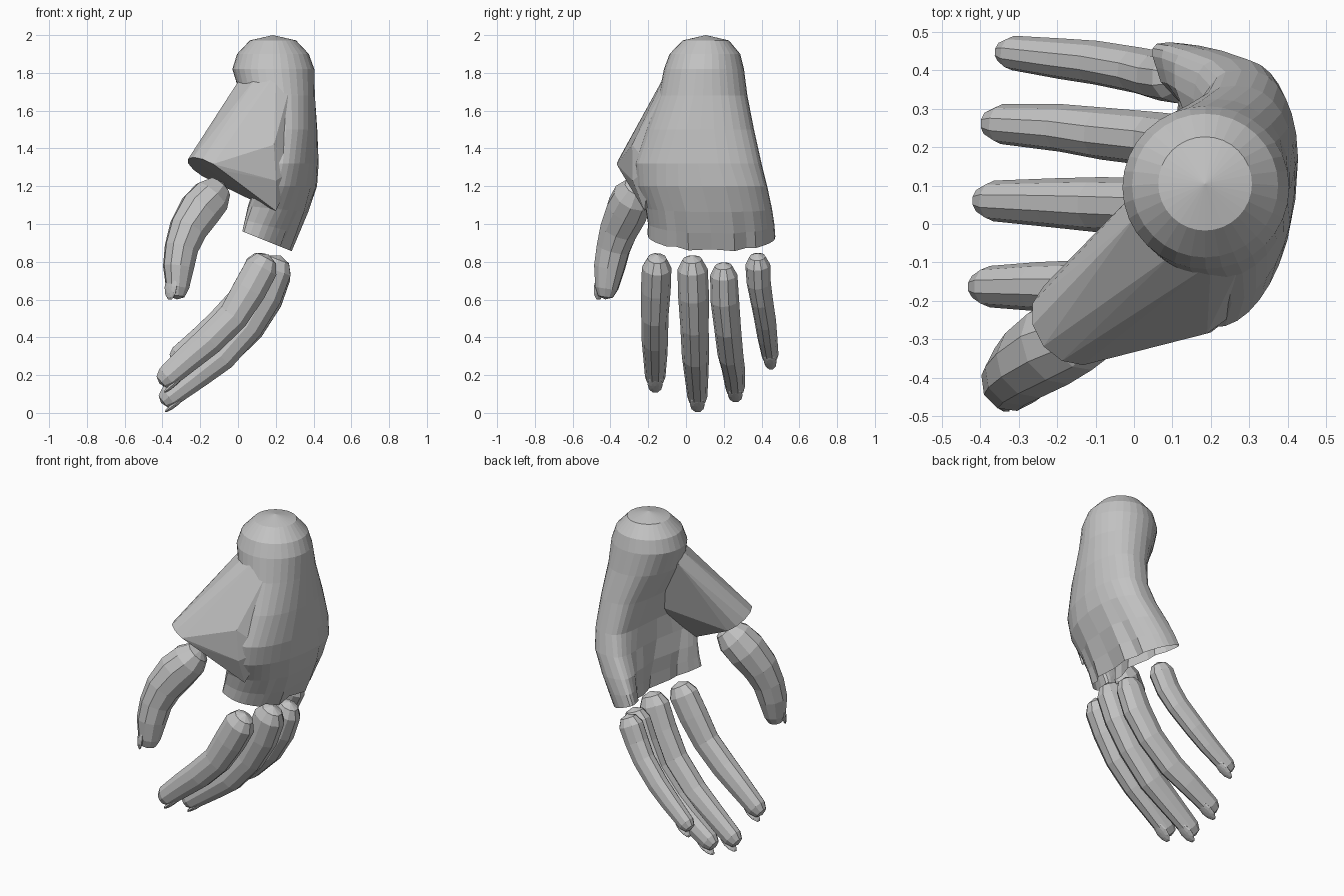
import bpy, bmesh, math
from mathutils import Vector, Matrix

cube = bpy.data.objects.get("Cube")
if cube:
    bpy.data.objects.remove(cube, do_unlink=True)

grey = bpy.data.materials.new("plain_grey")
grey.use_nodes = True
grey.diffuse_color = (0.55, 0.55, 0.55, 1)
grey.node_tree.nodes["Principled BSDF"].inputs["Base Color"].default_value = (0.55, 0.55, 0.55, 1)


def finish(name, bm):
    bmesh.ops.recalc_face_normals(bm, faces=bm.faces)
    mesh = bpy.data.meshes.new(name)
    bm.to_mesh(mesh)
    bm.free()
    mesh.materials.append(grey)
    obj = bpy.data.objects.new(name, mesh)
    bpy.context.collection.objects.link(obj)
    return obj


def loft(bm, rings, apex_start=None, apex_end=None):
    """Bridge rings of points, with optional pointed ends."""
    rows = [[bm.verts.new(p) for p in ring] for ring in rings]
    n = len(rows[0])
    for a, b in zip(rows, rows[1:]):
        for i in range(n):
            j = (i + 1) % n
            bm.faces.new((a[i], a[j], b[j], b[i]))
    for row, apex in ((rows[0], apex_start), (rows[-1], apex_end)):
        if apex is not None:
            tip = bm.verts.new(apex)
            for i in range(n):
                bm.faces.new((row[i], row[(i + 1) % n], tip))


def oval(center, normal, up, radius, depth=1.0, sides=10):
    u = (up - normal * up.dot(normal)).normalized()
    v = normal.cross(u)
    angles = [2 * math.pi * (i + 0.5) / sides for i in range(sides)]
    return [center + (u * math.cos(a) * depth + v * math.sin(a)) * radius for a in angles]


def digit(name, path, radii, dorsal, depth):
    """Jointed finger with a domed base, a rounded tip and a thin nail."""
    pts = [Vector(p) for p in path]
    up = Vector(dorsal)
    first = (pts[1] - pts[0]).normalized()
    last = (pts[-1] - pts[-2]).normalized()
    r0, r1 = radii[0], radii[-1]
    rings = [oval(pts[0] - first * r0 * 0.7, first, up, r0 * 0.65, depth)]
    for i, p in enumerate(pts):
        t = (pts[min(i + 1, len(pts) - 1)] - pts[max(i - 1, 0)]).normalized()
        rings.append(oval(p, t, up, radii[i], depth))
    rings.append(oval(pts[-1] + last * r1 * 0.75, last, up, r1 * 0.65, depth))
    bm = bmesh.new()
    loft(bm, rings, pts[0] - first * r0, pts[-1] + last * r1)
    finish(name, bm)

    # Nail: flattened ellipsoid lying on the back of the tip
    u = (up - last * up.dot(last)).normalized()
    v = last.cross(u)
    frame = Matrix((last, v, u)).transposed().to_4x4()
    frame.translation = pts[-1] + u * r1 * depth * 0.8
    bm = bmesh.new()
    bmesh.ops.create_uvsphere(bm, u_segments=10, v_segments=6, radius=1)
    bmesh.ops.transform(bm, matrix=frame @ Matrix.Diagonal((0.07, r1 * 0.75, 0.014, 1)), verts=bm.verts)
    finish(name + "_nail", bm)


# Fingers
back = (0.7, 0, -0.7)
digit("index_finger",
      [(.125, -.155, .77), (.06, -.16, .65), (-.025, -.165, .51), (-.15, -.165, .385), (-.25, -.163, .3), (-.375, -.163, .19)],
      [.078, .079, .072, .07, .064, .054], back, 1.18)
digit("middle_finger",
      [(.195, .035, .76), (.14, .04, .62), (.05, .045, .46), (-.09, .05, .3), (-.21, .055, .205), (-.365, .06, .085)],
      [.08, .082, .075, .072, .064, .053], back, 1.18)
digit("ring_finger",
      [(.2, .2, .73), (.15, .205, .6), (.06, .22, .45), (-.08, .235, .31), (-.19, .25, .235), (-.345, .26, .135)],
      [.072, .076, .071, .068, .062, .052], back, 1.18)
digit("little_finger",
      [(.115, .38, .785), (.07, .385, .69), (.01, .4, .6), (-.1, .42, .485), (-.19, .43, .405), (-.315, .445, .305)],
      [.066, .064, .06, .057, .053, .045], back, 1.18)

# Thumb
digit("thumb",
      [(-.14, -.28, 1.145), (-.2, -.31, 1.075), (-.265, -.355, .97), (-.3, -.385, .87), (-.315, -.405, .77), (-.32, -.42, .66)],
      [.103, .111, .1, .088, .081, .06], (-.7, -.7, 0), 1.07)


# Palm: wrist dome flowing into a curved, fluted, open knuckle edge
SIDES = 32


def palm_ring(z, xc, yc, rx, ry, square=1.0, lean=0.0, bend=0.0, pinch=0.0, tilt=0.0):
    ring = []
    for i in range(SIDES):
        a = 2 * math.pi * i / SIDES
        c, s = math.cos(a), math.sin(a)
        cx = math.copysign(abs(c) ** square, c)
        sy = math.copysign(abs(s) ** square, s)
        groove = 1 - pinch * (1 - abs(math.sin(2 * math.pi * (sy + 1))))
        if abs(sy) > 0.85:
            groove = 1
        x = xc + rx * cx * groove + lean * ry * sy - bend * (ry * sy) ** 2
        ring.append((x, yc + ry * sy, z + tilt * (0.2 - x)))
    return ring


bm = bmesh.new()
loft(bm, [
    palm_ring(1.972, .185, .105, .122, .122),
    palm_ring(1.90, .185, .1, .19, .187),
    palm_ring(1.82, .187, .095, .217, .212),
    palm_ring(1.68, .21, .09, .197, .235, .95, .03),
    palm_ring(1.5, .262, .075, .155, .285, .82, .09, .3),
    palm_ring(1.32, .287, .065, .133, .335, .7, .13, .45),
    palm_ring(1.2, .278, .085, .135, .345, .62, .13, .6),
    palm_ring(1.08, .25, .12, .13, .335, .62, .09, .9, .15, .1),
    palm_ring(.98, .23, .133, .112, .335, .62, .06, 1.1, .3, .25),
    palm_ring(.89, .21, .135, .1, .338, .62, .04, 1.15, .5, .4),
], apex_start=(.185, .105, 2.0))
finish("palm", bm)

# Thumb base: hull between wrist, palm edge and the open thumb socket
bm = bmesh.new()
axis = Vector((-.45, -.35, -.82)).normalized()
socket = [bm.verts.new(p) for p in oval(Vector((-.16, -.255, 1.285)), axis, Vector((1, 0, 0)), .12, sides=12)]
for p in [(0, .08, 1.71), (.005, .02, 1.76), (.1, -.08, 1.78), (.2, -.105, 1.8), (.29, -.08, 1.78),
          (.19, -.285, 1.42), (.2, -.282, 1.23), (.32, -.19, 1.3), (.2, -.22, 1.07), (.065, -.19, 1.13),
          (.2, .06, 1.4)]:
    bm.verts.new(p)
bmesh.ops.convex_hull(bm, input=bm.verts)
opening = [f for f in bm.faces if all(v in socket for v in f.verts)]
bmesh.ops.delete(bm, geom=opening, context='FACES')
finish("thumb_base", bm)
